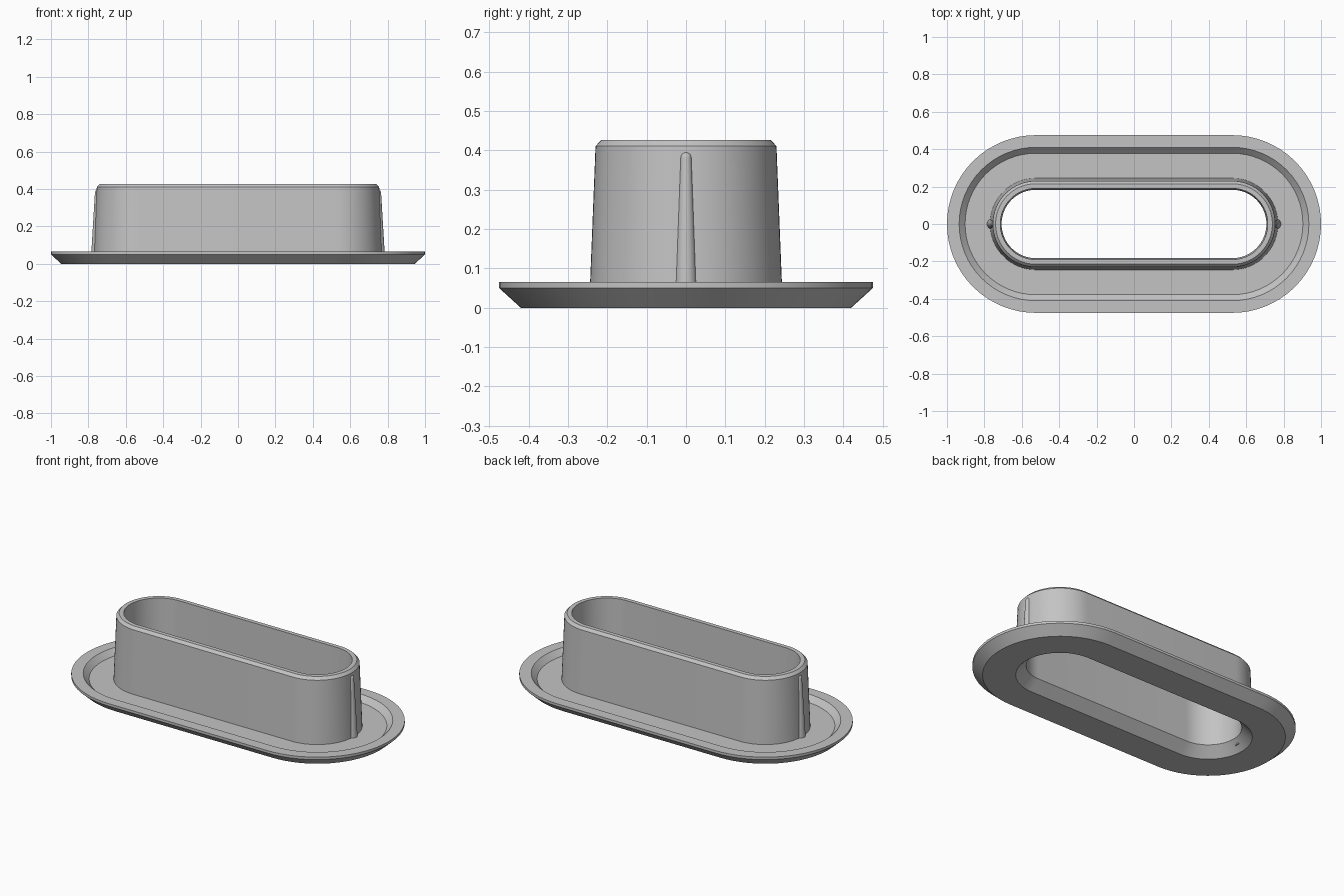
import bpy, bmesh, math

if "Cube" in bpy.data.objects:
    bpy.data.objects.remove(bpy.data.objects["Cube"])

HALF = 0.525   # half length of the straight sides
SEG = 32       # segments in each rounded end

grey = bpy.data.materials.new("light_grey")
grey.diffuse_color = (0.55, 0.55, 0.55, 1)
grey.use_nodes = True
grey.node_tree.nodes["Principled BSDF"].inputs["Base Color"].default_value = grey.diffuse_color


def stadium(r):
    pts = []
    for side in (1, -1):
        for i in range(SEG + 1):
            a = -math.pi / 2 + math.pi * i / SEG
            pts.append((side * (HALF + r * math.cos(a)), side * r * math.sin(a)))
    return pts


def circle(r, cx, n=24):
    return [(cx + r * math.cos(2 * math.pi * i / n), r * math.sin(2 * math.pi * i / n))
            for i in range(n)]


def loft(name, rings, closed):
    """Bridge (outline, z) rings; closed joins last to first, otherwise ends are capped."""
    bm = bmesh.new()
    loops = [[bm.verts.new((x, y, z)) for x, y in pts] for pts, z in rings]
    pairs = list(zip(loops, loops[1:]))
    if closed:
        pairs.append((loops[-1], loops[0]))
    else:
        bm.faces.new(loops[0])
        bm.faces.new(loops[-1])
    for a, b in pairs:
        n = len(a)
        for i in range(n):
            j = (i + 1) % n
            bm.faces.new((a[i], a[j], b[j], b[i]))
    bmesh.ops.recalc_face_normals(bm, faces=bm.faces)
    me = bpy.data.meshes.new(name)
    bm.to_mesh(me)
    bm.free()
    me.materials.append(grey)
    ob = bpy.data.objects.new(name, me)
    bpy.context.collection.objects.link(ob)
    bpy.ops.object.select_all(action='DESELECT')
    ob.select_set(True)
    bpy.context.view_layer.objects.active = ob
    bpy.ops.object.shade_smooth_by_angle(angle=math.radians(20))
    return ob


# Flange, recessed floor and hollow collar: one cross-section swept round the slot
section = [
    (0.24, 0.0), (0.42, 0.0), (0.475, 0.05), (0.475, 0.065),   # underside and rim
    (0.41, 0.065), (0.378, 0.033), (0.245, 0.033),             # recess
    (0.23, 0.411), (0.215, 0.427), (0.19, 0.427),              # collar wall and lip
    (0.183, 0.057),                                            # slot wall, flared mouth
]
loft("flanged_collar", [(stadium(r), z) for r, z in section], True)

# Tapered round-topped ribs on both ends
for side, label in ((1, "right"), (-1, "left")):
    rings = [(circle(0.029, side * 0.757), 0.03)]
    for k in range(6):
        a = math.radians(16 * k)
        rings.append((circle(0.0145 * math.cos(a), side * 0.7505),
                      0.381 + 0.0145 * math.sin(a)))
    loft(label + "_end_rib", rings, False)
